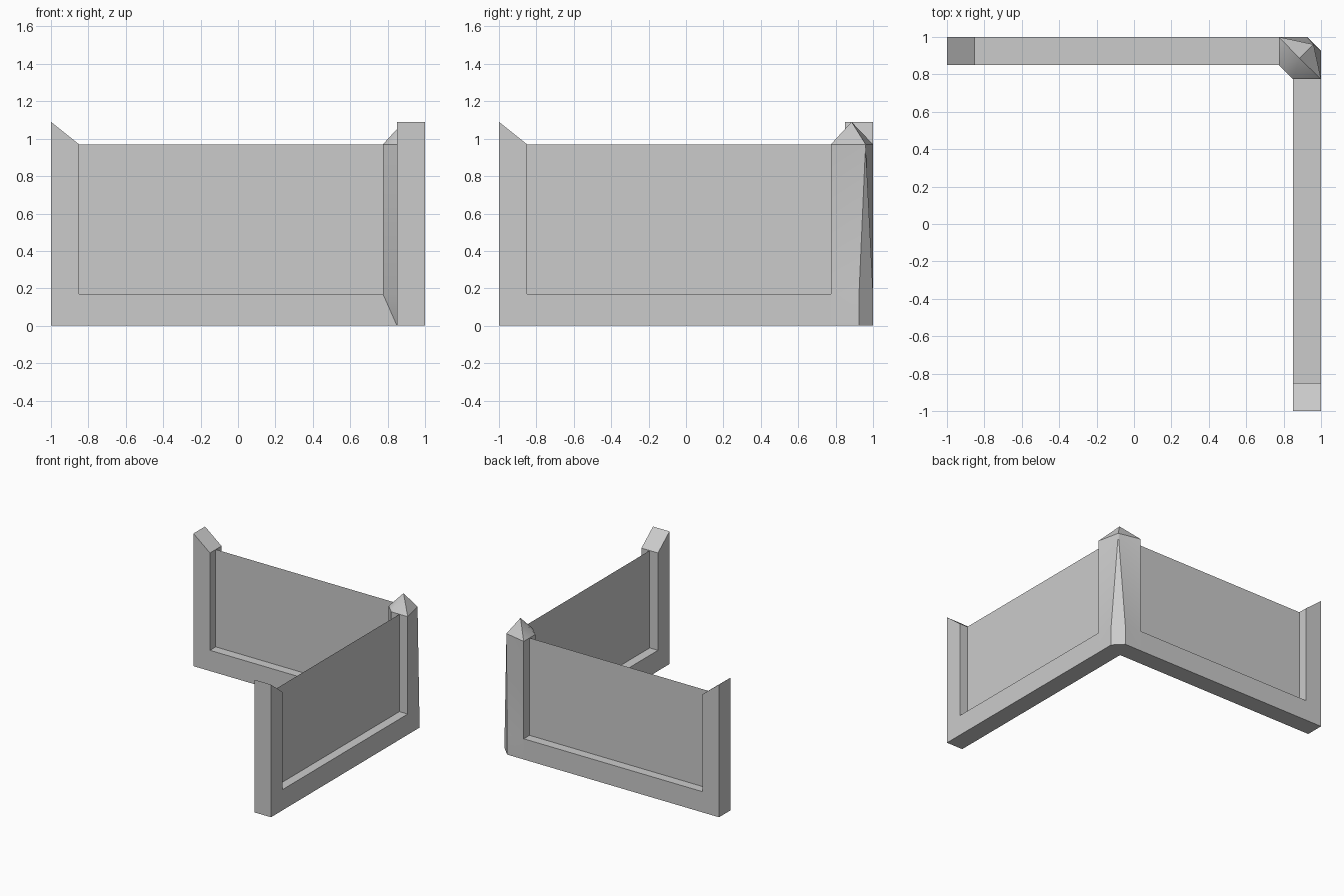
import bpy, bmesh, math

if "Cube" in bpy.data.objects:
    bpy.data.objects.remove(bpy.data.objects["Cube"])

# key heights and plan positions
Z1, Z2, Z3 = 0.17, 0.97, 1.09        # ledge, panel top, peak
END, INNER, OUTER, MID = -0.85, 0.85, 1.0, 0.925
POST = 0.775


def swap(p):
    """Mirror a point across the x = y diagonal."""
    return (p[1], p[0], p[2])


def make(name, faces):
    bm = bmesh.new()
    for f in faces:
        bm.faces.new([bm.verts.new(p) for p in f])
    bmesh.ops.remove_doubles(bm, verts=bm.verts, dist=1e-5)
    bmesh.ops.recalc_face_normals(bm, faces=bm.faces)
    me = bpy.data.meshes.new(name)
    bm.to_mesh(me)
    bm.free()
    ob = bpy.data.objects.new(name, me)
    bpy.context.collection.objects.link(ob)
    return ob


# wall frame: end post with slanted top plus bottom beam, open where it meets the corner
profile = [(POST, Z1), (END, Z1), (END, Z2), (-1, Z3), (-1, 0), (POST, 0)]
frame = [[(x, y, z) for x, z in profile] for y in (INNER, OUTER)]
for (xa, za), (xb, zb) in zip(profile, profile[1:]):
    frame.append([(xa, INNER, za), (xb, INNER, zb), (xb, OUTER, zb), (xa, OUTER, za)])

# thin panel in the middle of the frame
panel = [[(END, MID, Z1), (POST, MID, Z1), (POST, MID, Z2), (END, MID, Z2)]]

for label, turn in (("back", lambda p: p), ("right", swap)):
    make(label + "_frame", [[turn(p) for p in f] for f in frame])
    make(label + "_panel", [[turn(p) for p in f] for f in panel])

# corner post: half of it, mirrored across the diagonal
P = [(POST, OUTER, z) for z in (0, Z1, Z2)]
Q = [(POST, INNER, z) for z in (0, Z1, Z2)]
C = [(MID, OUTER, z) for z in (0, Z1)]
tip = (0.96, 0.96, Z2)
peak = (0.885, 0.885, Z3)
inside = (INNER, INNER, 0)
half = [
    [Q[0], inside, Q[1]],
    [P[0], C[0], C[1], P[1]],
    [P[1], C[1], tip],
    [P[1], tip, P[2]],
    [P[1], Q[1], Q[2], P[2]],
    [P[2], Q[2], peak],
    [P[2], tip, peak],
]
# faces lying across the diagonal
centre = [
    [Q[1], swap(Q[1]), swap(Q[2]), Q[2]],
    [Q[1], swap(Q[1]), inside],
    [Q[2], swap(Q[2]), peak],
    [C[0], swap(C[0]), swap(C[1]), C[1]],
    [C[1], swap(C[1]), tip],
    [P[0], Q[0], inside, swap(Q[0]), swap(P[0]), swap(C[0]), C[0]],
]
post = make("corner_post", half + [[swap(p) for p in f] for f in half] + centre)
bpy.context.view_layer.objects.active = post
post.select_set(True)
bpy.ops.object.shade_smooth_by_angle(angle=math.radians(35))
